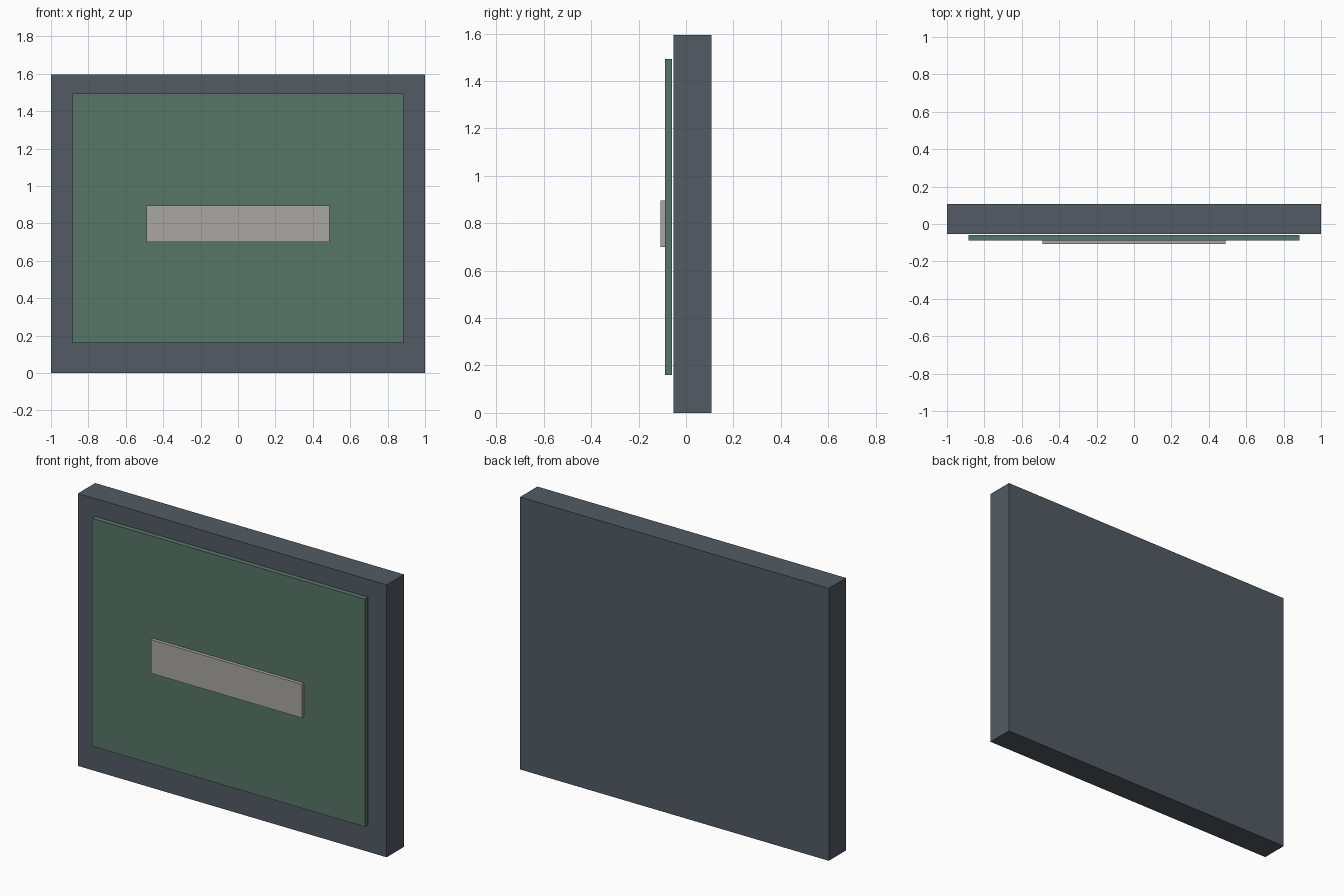
import bpy

if "Cube" in bpy.data.objects:
    bpy.data.objects.remove(bpy.data.objects["Cube"])


def box(name, x, y, z, color=None):
    """Box spanning the given (min, max) ranges."""
    spans = (x, y, z)
    bpy.ops.mesh.primitive_cube_add(size=1, location=[(a + b) / 2 for a, b in spans])
    ob = bpy.context.object
    ob.name = name
    ob.scale = [b - a for a, b in spans]
    bpy.ops.object.transform_apply(location=False, rotation=False, scale=True)
    if color:
        mat = bpy.data.materials.new(name + "_paint")
        mat.diffuse_color = (*color, 1)
        mat.use_nodes = True
        mat.node_tree.nodes["Principled BSDF"].inputs["Base Color"].default_value = mat.diffuse_color
        ob.data.materials.append(mat)
    return ob


# Thick dark backing slab
box("backing_slab", (-1, 1), (-0.053, 0.107), (0, 1.595), (0.085, 0.105, 0.125))
# Green panel floating just in front of the slab
box("front_panel", (-0.885, 0.885), (-0.088, -0.059), (0.16, 1.494), (0.095, 0.18, 0.14))
# Pale label plate on the panel
box("label_plate", (-0.489, 0.489), (-0.108, -0.087), (0.70, 0.897), (0.4, 0.39, 0.37))
